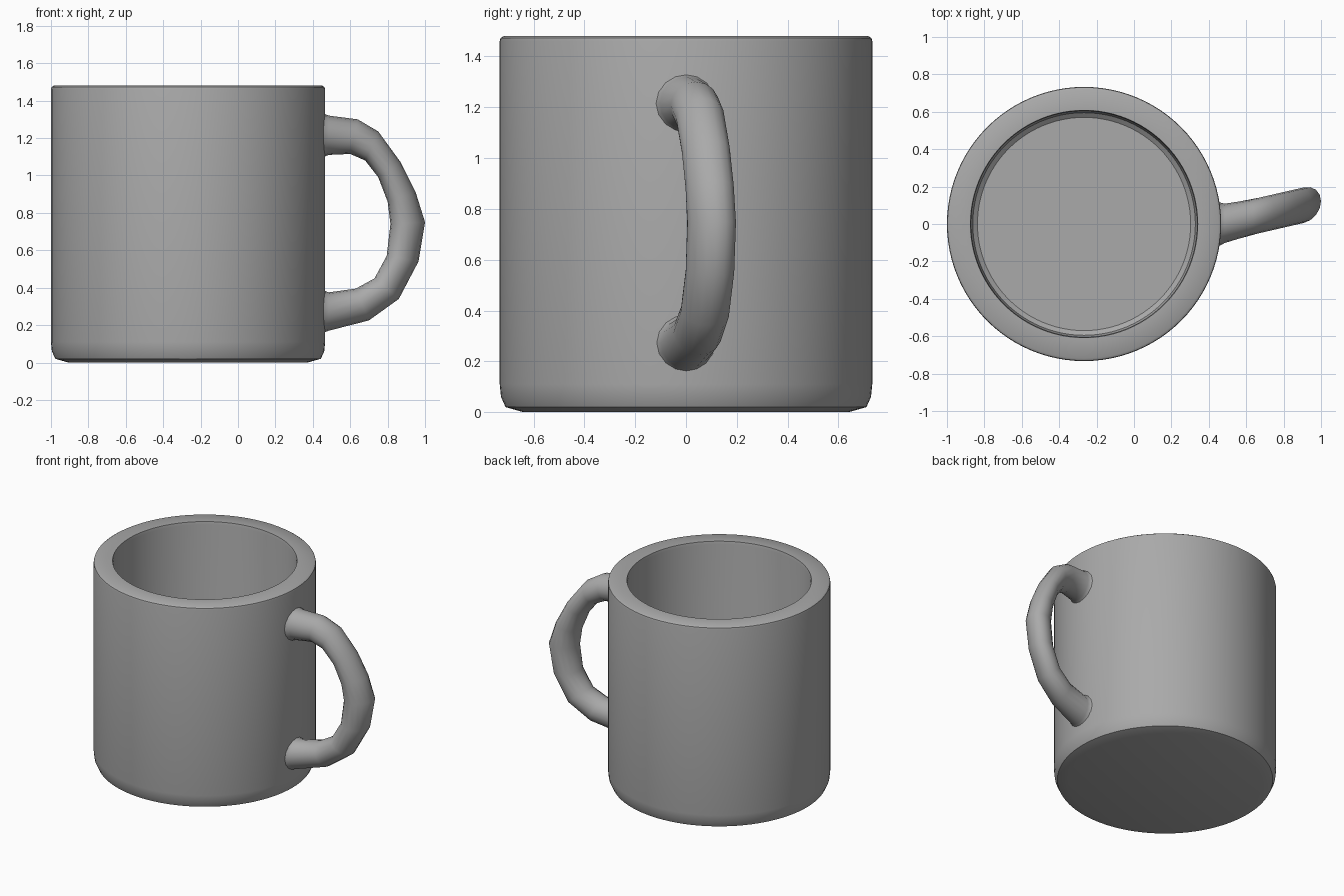
import bpy, bmesh
from math import sin, cos, pi, radians
from mathutils import Vector

cube = bpy.data.objects.get("Cube")
if cube:
    bpy.data.objects.remove(cube)

grey = bpy.data.materials.new("Plain grey")
grey.use_nodes = True
COLOR = (0.4, 0.4, 0.4, 1)
grey.diffuse_color = COLOR
grey.node_tree.nodes["Principled BSDF"].inputs["Base Color"].default_value = COLOR


def finish(bm, name, angle):
    bmesh.ops.recalc_face_normals(bm, faces=bm.faces)
    mesh = bpy.data.meshes.new(name)
    bm.to_mesh(mesh)
    bm.free()
    obj = bpy.data.objects.new(name, mesh)
    bpy.context.collection.objects.link(obj)
    mesh.materials.append(grey)
    bpy.ops.object.select_all(action='DESELECT')
    obj.select_set(True)
    bpy.context.view_layer.objects.active = obj
    bpy.ops.object.shade_smooth_by_angle(angle=radians(angle))
    return obj


def loft(bm, rings):
    """Skin a list of closed rings and cap both ends."""
    loops = [[bm.verts.new(p) for p in ring] for ring in rings]
    for a, b in zip(loops, loops[1:]):
        for i in range(len(a)):
            j = (i + 1) % len(a)
            bm.faces.new((a[i], a[j], b[j], b[i]))
    bm.faces.new(loops[0])
    bm.faces.new(loops[-1])


# Cup body: outer wall, rim, inner wall and floor as (radius, height)
CUP_X = -0.267
SIDES = 96
profile = [(0.64, 0), (0.71, 0.02), (0.728, 0.06), (0.733, 0.11),
           (0.733, 1.46), (0.73, 1.472), (0.718, 1.48),
           (0.608, 1.48), (0.604, 1.46), (0.604, 0.2), (0.595, 0.16), (0.57, 0.14)]
bm = bmesh.new()
loft(bm, [[(CUP_X + r * cos(2 * pi * i / SIDES), r * sin(2 * pi * i / SIDES), z)
           for i in range(SIDES)] for r, z in profile])
finish(bm, "cup_body", 35)

# Handle: outer and inner outline points (x, z) paired per section
outline = [((0.44, 1.345), (0.44, 1.085)), ((0.46, 1.33), (0.46, 1.1)),
           ((0.485, 1.32), (0.485, 1.11)), ((0.64, 1.3), (0.6, 1.115)),
           ((0.75, 1.235), (0.68, 1.08)), ((0.87, 1.07), (0.75, 0.99)),
           ((0.95, 0.91), (0.8, 0.86)), ((1.0, 0.75), (0.815, 0.74)),
           ((0.965, 0.54), (0.795, 0.57)), ((0.86, 0.34), (0.73, 0.45)),
           ((0.7, 0.225), (0.63, 0.395)), ((0.485, 0.17), (0.485, 0.375)),
           ((0.46, 0.16), (0.46, 0.385)), ((0.44, 0.145), (0.44, 0.4))]
SWING = 0.23   # sideways lean of the handle away from the wall
bm = bmesh.new()
rings = []
for (xo, zo), (xi, zi) in outline:
    mid = Vector(((xo + xi) / 2, 0, (zo + zi) / 2))
    out = Vector((xo, 0, zo)) - mid
    mid.y = SWING * max(0, mid.x - 0.47)
    out.y = SWING * out.x
    width = Vector((0, 0.095 if mid.x > 0.5 else out.length, 0))
    rings.append([mid + out * cos(2 * pi * i / 16) + width * sin(2 * pi * i / 16)
                  for i in range(16)])
loft(bm, rings)
finish(bm, "handle", 40)
